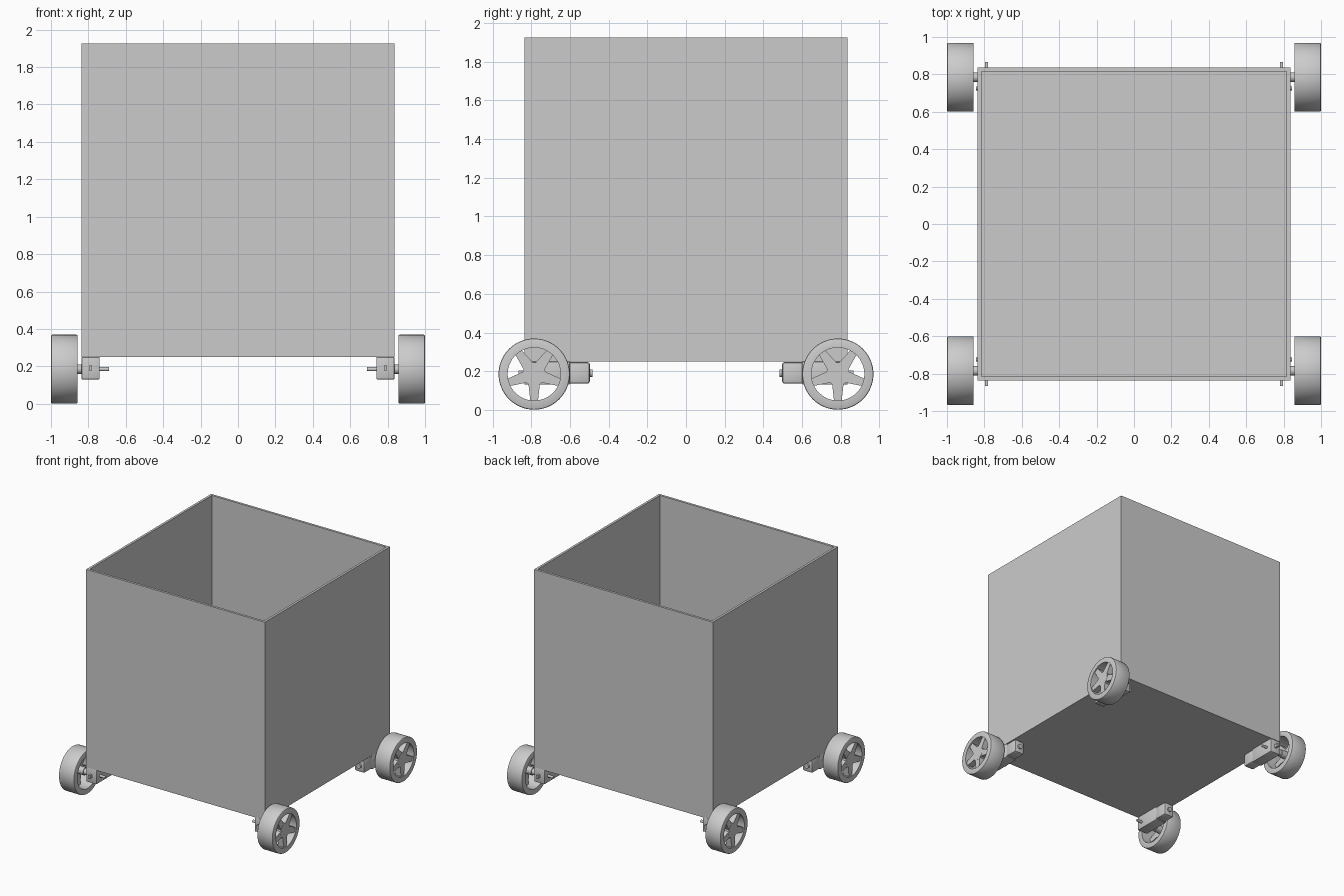
import bpy, bmesh, math
from mathutils import Matrix, Vector

cube = bpy.data.objects.get("Cube")
if cube:
    bpy.data.objects.remove(cube)

gray = bpy.data.materials.new("light_gray")
gray.use_nodes = True
gray.diffuse_color = (0.6, 0.6, 0.6, 1)
gray.node_tree.nodes["Principled BSDF"].inputs["Base Color"].default_value = (0.6, 0.6, 0.6, 1)

AXLE = Vector((0, 0.785, 0.185))      # wheel centre line of one corner
TYRE_R = 0.184


def finish(bm, name, smooth=True, flip=(1, 1)):
    """Mirror into a corner and turn the bmesh into an object."""
    bmesh.ops.transform(bm, matrix=Matrix.Diagonal((flip[0], flip[1], 1, 1)), verts=bm.verts)
    bmesh.ops.recalc_face_normals(bm, faces=bm.faces)
    mesh = bpy.data.meshes.new(name)
    bm.to_mesh(mesh)
    bm.free()
    mesh.materials.append(gray)
    ob = bpy.data.objects.new(name, mesh)
    bpy.context.collection.objects.link(ob)
    if smooth:
        bpy.ops.object.select_all(action='DESELECT')
        ob.select_set(True)
        bpy.context.view_layer.objects.active = ob
        bpy.ops.object.shade_smooth_by_angle(angle=math.radians(35))
    return ob


def add_box(bm, lo, hi, bevel=0):
    lo, hi = Vector(lo), Vector(hi)
    size = hi - lo
    m = Matrix.Translation((lo + hi) / 2) @ Matrix.Diagonal((*size, 1))
    verts = bmesh.ops.create_cube(bm, size=1, matrix=m)["verts"]
    if bevel:
        edges = list({e for v in verts for e in v.link_edges})
        bmesh.ops.bevel(bm, geom=edges, offset=bevel, segments=2, affect='EDGES', profile=0.5)


def add_rod(bm, x0, x1, r, y, z, axis='Y', sides=32):
    """Cylinder along x (axis 'Y' turns it there)."""
    m = Matrix.Translation(((x0 + x1) / 2, y, z)) @ Matrix.Rotation(math.pi / 2, 4, axis)
    bmesh.ops.create_cone(bm, cap_ends=True, segments=sides, radius1=r, radius2=r,
                          depth=x1 - x0, matrix=m)


def lathe_x(bm, profile, sides=64):
    """Closed ring from (x, radius) points around the axle."""
    rings = []
    for i in range(sides):
        a = math.tau * i / sides
        rings.append([bm.verts.new((x, AXLE.y + r * math.cos(a), AXLE.z + r * math.sin(a)))
                      for x, r in profile])
    n = len(profile)
    for i in range(sides):
        a, b = rings[i], rings[(i + 1) % sides]
        for j in range(n):
            k = (j + 1) % n
            bm.faces.new((a[j], a[k], b[k], b[j]))


def add_spoke(bm, angle, x0, x1):
    """Tapered bar from the hub to the rim."""
    out = Vector((0, math.cos(angle), math.sin(angle)))
    side = Vector((0, -out.z, out.y))
    shape = [(0.03, -0.032), (0.145, -0.019), (0.145, 0.019), (0.03, 0.032)]
    loops = [[bm.verts.new(AXLE + out * r + side * w + Vector((x, 0, 0))) for r, w in shape]
             for x in (x0, x1)]
    bm.faces.new(loops[0])
    bm.faces.new(loops[1])
    for j in range(4):
        k = (j + 1) % 4
        bm.faces.new((loops[0][j], loops[0][k], loops[1][k], loops[1][j]))


# Open-topped box with thin walls
bm = bmesh.new()
add_box(bm, (-0.836, -0.836, 0.25), (0.836, 0.836, 1.925))
top = max(bm.faces, key=lambda f: f.calc_center_median().z)
bmesh.ops.inset_region(bm, faces=[top], thickness=0.028)
inner = bmesh.ops.extrude_discrete_faces(bm, faces=[top])["faces"][0]
bmesh.ops.translate(bm, verts=inner.verts, vec=(0, 0, -1.647))
finish(bm, "box", smooth=False)

for sx, side_name in ((1, "left"), (-1, "right")):
    for sy, end_name in ((1, "back"), (-1, "front")):
        corner = f"{end_name}_{side_name}"
        flip = (sx, sy)

        # Tyre and rim ring with softened edges
        bm = bmesh.new()
        b = 0.006
        lathe_x(bm, [(0.857, TYRE_R - b), (0.859, TYRE_R - b / 3), (0.857 + b, TYRE_R),
                     (1 - b, TYRE_R), (0.998, TYRE_R - b / 3), (1, TYRE_R - b),
                     (1, 0.137), (0.857, 0.137)])
        finish(bm, corner + "_tyre", flip=flip)

        # Five spokes and hub
        bm = bmesh.new()
        for i in range(5):
            add_spoke(bm, -math.pi / 2 + i * math.tau / 5, 0.94, 0.99)
        add_rod(bm, 0.939, 0.991, 0.06, AXLE.y, AXLE.z)
        add_rod(bm, 0.88, 0.96, 0.032, AXLE.y, AXLE.z)
        finish(bm, corner + "_spokes", flip=flip)

        # Gearbox with mounting tab and locating pin
        bm = bmesh.new()
        add_box(bm, (0.74, 0.6, 0.13), (0.836, 0.835, 0.25), 0.005)
        add_box(bm, (0.781, 0.83, 0.178), (0.797, 0.866, 0.204))
        add_rod(bm, 0.83, 0.846, 0.01, 0.725, AXLE.z, sides=16)
        finish(bm, corner + "_gearbox", flip=flip)

        # Axle through the gearbox
        bm = bmesh.new()
        add_rod(bm, 0.83, 0.9, 0.026, AXLE.y, AXLE.z)
        add_rod(bm, 0.69, 0.76, 0.011, AXLE.y, AXLE.z, sides=16)
        finish(bm, corner + "_axle", flip=flip)

        # Motor can with flattened sides, and its end boss
        bm = bmesh.new()
        add_box(bm, (0.742, 0.497, 0.136), (0.834, 0.61, 0.247), 0.012)
        m = Matrix.Translation((0.788, 0.5, 0.19)) @ Matrix.Rotation(math.pi / 2, 4, 'X')
        bmesh.ops.create_cone(bm, cap_ends=True, segments=24, radius1=0.02, radius2=0.02,
                              depth=0.034, matrix=m)
        finish(bm, corner + "_motor", flip=flip)
